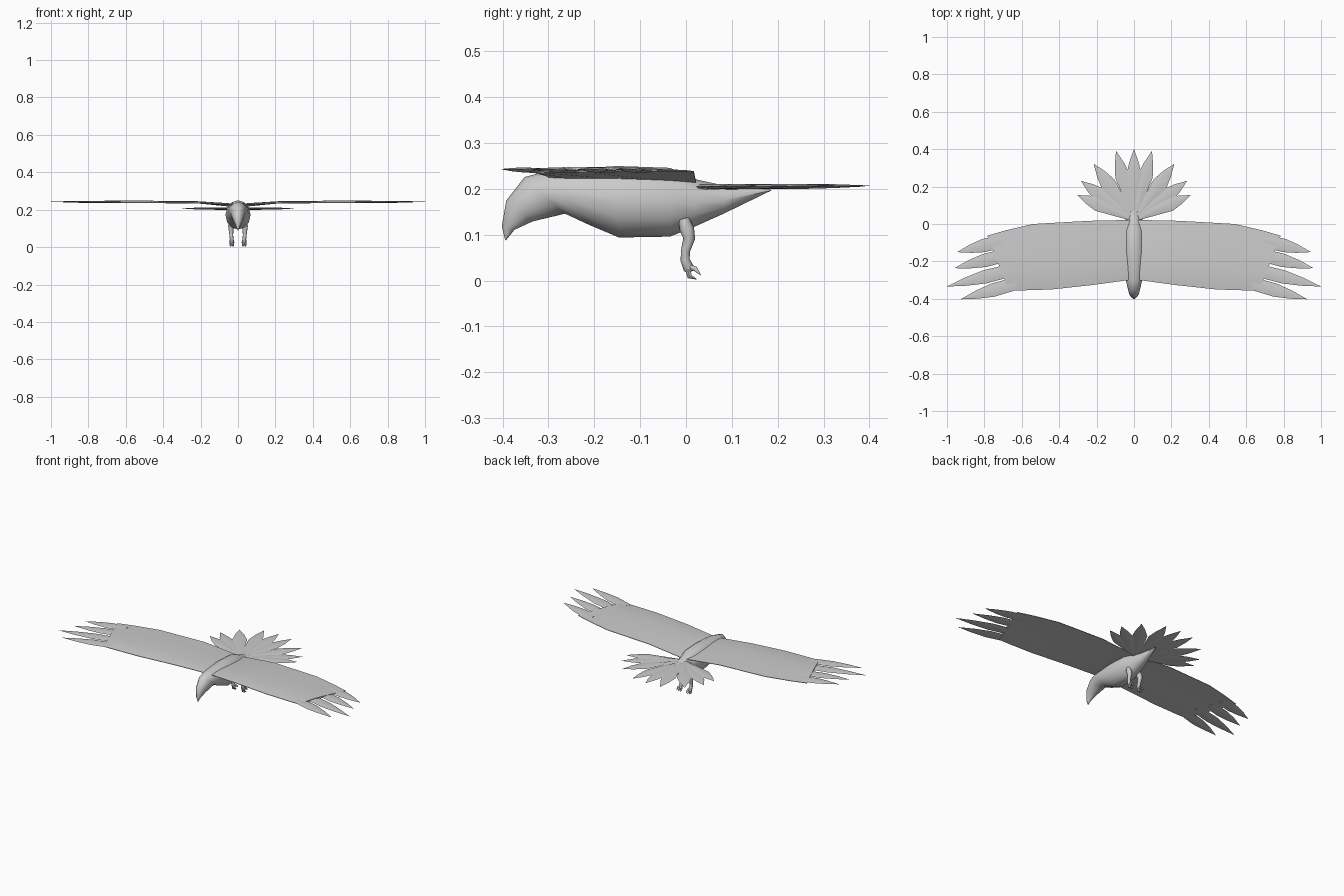
import bpy, bmesh, math
from mathutils import Vector

if "Cube" in bpy.data.objects:
    bpy.data.objects.remove(bpy.data.objects["Cube"])


def make(name, rings, angle=40, mirror=False):
    """Loft closed rings of points into a capped solid."""
    bm = bmesh.new()
    loops = [[bm.verts.new(p) for p in r] for r in rings]
    n = len(rings[0])
    for a, b in zip(loops, loops[1:]):
        for i in range(n):
            j = (i + 1) % n
            bm.faces.new((a[i], a[j], b[j], b[i]))
    bm.faces.new(loops[0])
    bm.faces.new(loops[-1])
    bmesh.ops.remove_doubles(bm, verts=bm.verts, dist=0.0002)
    bmesh.ops.recalc_face_normals(bm, faces=bm.faces)
    me = bpy.data.meshes.new(name)
    bm.to_mesh(me)
    bm.free()
    ob = bpy.data.objects.new(name, me)
    bpy.context.collection.objects.link(ob)
    bpy.context.view_layer.objects.active = ob
    ob.select_set(True)
    bpy.ops.object.shade_smooth_by_angle(angle=math.radians(angle))
    ob.select_set(False)
    if mirror:
        ob.modifiers.new("mirror", 'MIRROR').use_mirror_merge = False
    return ob


def feather(name, base, tip, half, base_half, widest, thick, mirror=True):
    """Pointed blade, diamond in section, from base to tip."""
    base, tip = Vector(base), Vector(tip)
    d = (tip - base).normalized()
    side = d.cross(Vector((0, 0, 1))).normalized()
    up = Vector((0, 0, 1))
    rings = []
    for t, w, h in ((0, base_half, thick), (widest, half, thick),
                    ((1 + widest) / 2, half * 0.62, thick * 0.7), (1, 0.0005, 0.0005)):
        c = base.lerp(tip, t)
        rings.append([c + side * w, c + up * h, c - side * w, c - up * h])
    make(name, rings, 60, mirror)


def tube(name, path, sides=8):
    """Round limb through (x, y, z, radius) points."""
    pts = [Vector(p[:3]) for p in path]
    rings = []
    for i, p in enumerate(pts):
        d = (pts[min(i + 1, len(pts) - 1)] - pts[max(i - 1, 0)]).normalized()
        u = Vector((1, 0, 0))
        u = (u - d * u.dot(d)).normalized()
        v = d.cross(u)
        rings.append([p + (u * math.cos(a) + v * math.sin(a)) * path[i][3]
                      for a in (2 * math.pi * k / sides for k in range(sides))])
    make(name, rings, 60, True)


# Body with head and hooked beak: top y, z, bottom y, z, half width
stations = [
    (-.394, .087, -.392, .089, .001),
    (-.402, .118, -.374, .111, .012),
    (-.392, .175, -.335, .129, .029),
    (-.352, .226, -.264, .146, .042),
    (-.300, .240, -.210, .121, .055),
    (-.150, .250, -.146, .094, .067),
    (-.035, .246, -.035, .096, .060),
    (.025, .220, .015, .116, .046),
    (.090, .206, .080, .145, .030),
    (.187, .198, .185, .196, .002),
]
rings = []
for ty, tz, by, bz, w in stations:
    top, bot = Vector((0, ty, tz)), Vector((0, by, bz))
    ring = []
    for k in range(12):
        a = 2 * math.pi * k / 12
        p = bot.lerp(top, 0.5 + 0.5 * math.cos(a))
        p.x = w * math.sin(a)
        ring.append(p)
    rings.append(ring)
make("body", rings, 60)

# Wings: leading x, y, trailing x, y, height of each section
sections = [
    (.0, -.296, .0, .022, .219),
    (.05, -.303, .05, .021, .225),
    (.22, -.326, .24, .017, .238),
    (.44, -.350, .54, .000, .240),
    (.60, -.355, .69, -.035, .240),
    (.67, -.355, .785, -.063, .240),
]
# chord fraction, height of the top and of the underside
profile = [(0, -.001, -.004), (.12, .005, -.005), (.35, .008, -.003),
           (.7, .006, -.002), (1, .001, -.002)]
rings = []
for lx, ly, tx, ty, z in sections:
    twist = .012 if lx < .1 else 0

    def at(t, h):
        return (lx + (tx - lx) * t, ly + (ty - ly) * t, z + h + twist * (.5 - t))
    rings.append([at(t, h) for t, h, _ in profile] +
                 [at(t, h) for t, _, h in reversed(profile)])
make("wing", rings, 50, True)

# Wing tip feathers: base x, y and tip x, y
for i, (bx, by, tx, ty) in enumerate([(.70, -.090, .945, -.150),
                                      (.68, -.165, .960, -.236),
                                      (.65, -.245, 1.0, -.334),
                                      (.63, -.318, .925, -.402)]):
    feather(f"wing_feather_{i + 1}", (bx, by, .240), (tx, ty, .243),
            .036, .034, .42, .0055)

# Tail fan: angle from the centre line, length, half width
for i, (deg, length, half) in enumerate([(0, .38, .040), (14.5, .382, .040),
                                         (35.5, .37, .042), (53.4, .352, .040),
                                         (66, .33, .038)]):
    a = math.radians(deg)
    z = .207 - .0012 * (i % 2)
    feather(f"tail_feather_{i + 1}", (0, .02, z - .002),
            (length * math.sin(a), .02 + length * math.cos(a), z),
            half, .006, .64, .005, mirror=i > 0)

# Legs
tube("leg", [(.036, -.005, .135, .012), (.037, .002, .112, .016),
             (.037, .007, .092, .013), (.036, -.001, .065, .010),
             (.034, -.002, .045, .010), (.033, .006, .027, .012),
             (.033, .010, .019, .008)])

# Toes with claws
for i, (dx, y1, z1, y2, z2) in enumerate([(-.008, .020, .026, .032, .012),
                                          (.008, .020, .026, .032, .012),
                                          (-.006, .008, .009, .023, .003),
                                          (.006, .008, .009, .023, .003)]):
    tube(f"toe_{i + 1}", [(.033 + dx * .4, .002, .030, .007),
                          (.033 + dx, y1, z1, .006),
                          (.033 + dx * 1.3, y2, z2, .001)], 6)
